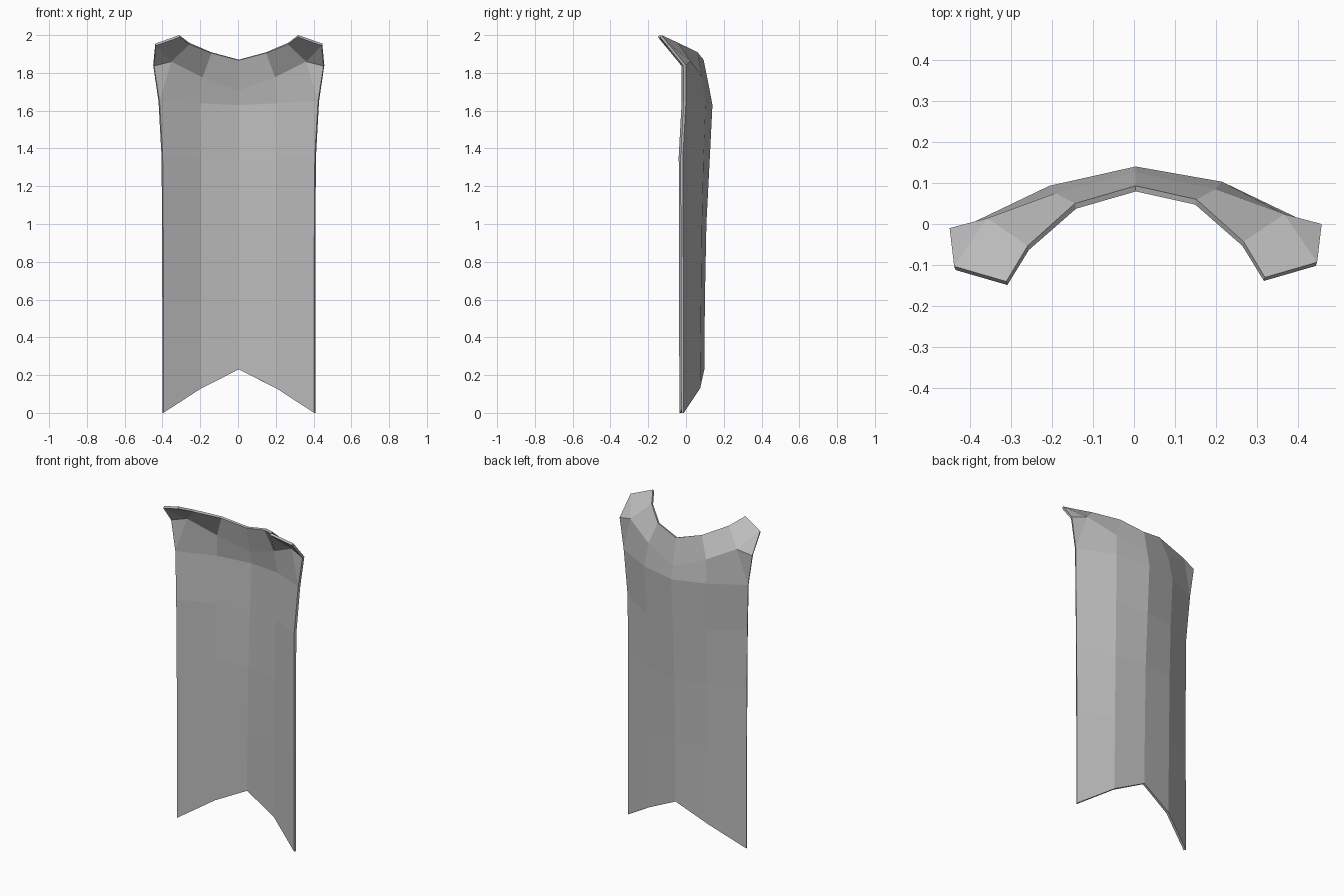
import bpy
import bmesh

if "Cube" in bpy.data.objects:
    bpy.data.objects.remove(bpy.data.objects["Cube"])

THICK = 0.014

grey = bpy.data.materials.new("cloth grey")
grey.diffuse_color = (0.5, 0.5, 0.5, 1)
grey.use_nodes = True
grey.node_tree.nodes["Principled BSDF"].inputs["Base Color"].default_value = grey.diffuse_color

# Back surface, right half: rows from hem to shoulders (centre, middle, edge)
rows = [
    [(0, .097, .23), (.203, .075, .13), (.405, -.012, 0)],
    [(0, .100, .60), (.203, .080, .60), (.405, -.014, .60)],
    [(0, .108, 1.0), (.203, .085, 1.0), (.406, -.015, 1.0)],
    [(0, .125, 1.33), (.205, .093, 1.345), (.409, -.016, 1.36)],
    [(0, .140, 1.63), (.210, .103, 1.64), (.425, 0, 1.65)],
]
# Collar: inner row, then the open top rim out to the flared tip
inner = [(0, .125, 1.71), (.195, .085, 1.78), (.362, .024, 1.865)]
rim = [(0, .093, 1.87), (.148, .060, 1.91), (.263, -.043, 1.96),
       (.315, -.130, 2.0), (.442, -.093, 1.955), (.453, 0, 1.84)]


def place(point, side):
    """Mirror a point to one side; the cloth hangs slightly off centre."""
    x, y, z = point
    shift = .01 if side < 0 and x > 0.1 else 0
    return (side * x + .004, y - shift, z)


bm = bmesh.new()
for side in (1, -1):
    def add(points):
        return [bm.verts.new(place(p, side)) for p in points]

    def face(*verts):
        bm.faces.new(verts if side > 0 else verts[::-1])

    grid = [add(r) for r in rows]
    q, t = add(inner), add(rim)
    # hanging cloth panels
    for low, high in zip(grid, grid[1:]):
        for i in range(2):
            face(low[i], high[i], high[i + 1], low[i + 1])
    # shoulder band
    top = grid[-1]
    for i in range(2):
        face(top[i], q[i], q[i + 1], top[i + 1])
    face(top[2], q[2], t[5])
    # standing collar and its folded corner
    for i in range(2):
        face(q[i], t[i], t[i + 1], q[i + 1])
    face(q[2], t[2], t[3], t[4])
    face(q[2], t[4], t[5])

bmesh.ops.remove_doubles(bm, verts=bm.verts, dist=0.001)
bmesh.ops.recalc_face_normals(bm, faces=bm.faces)
# back panels must face +y so the cloth thickens toward the front
bm.normal_update()
if sum(f.normal.y for f in bm.faces) < 0:
    bmesh.ops.reverse_faces(bm, faces=bm.faces)

mesh = bpy.data.meshes.new("cape")
bm.to_mesh(mesh)
bm.free()
cape = bpy.data.objects.new("cape", mesh)
bpy.context.collection.objects.link(cape)
mesh.materials.append(grey)

# cloth thickness
shell = cape.modifiers.new("thickness", 'SOLIDIFY')
shell.thickness = THICK
shell.offset = -1
